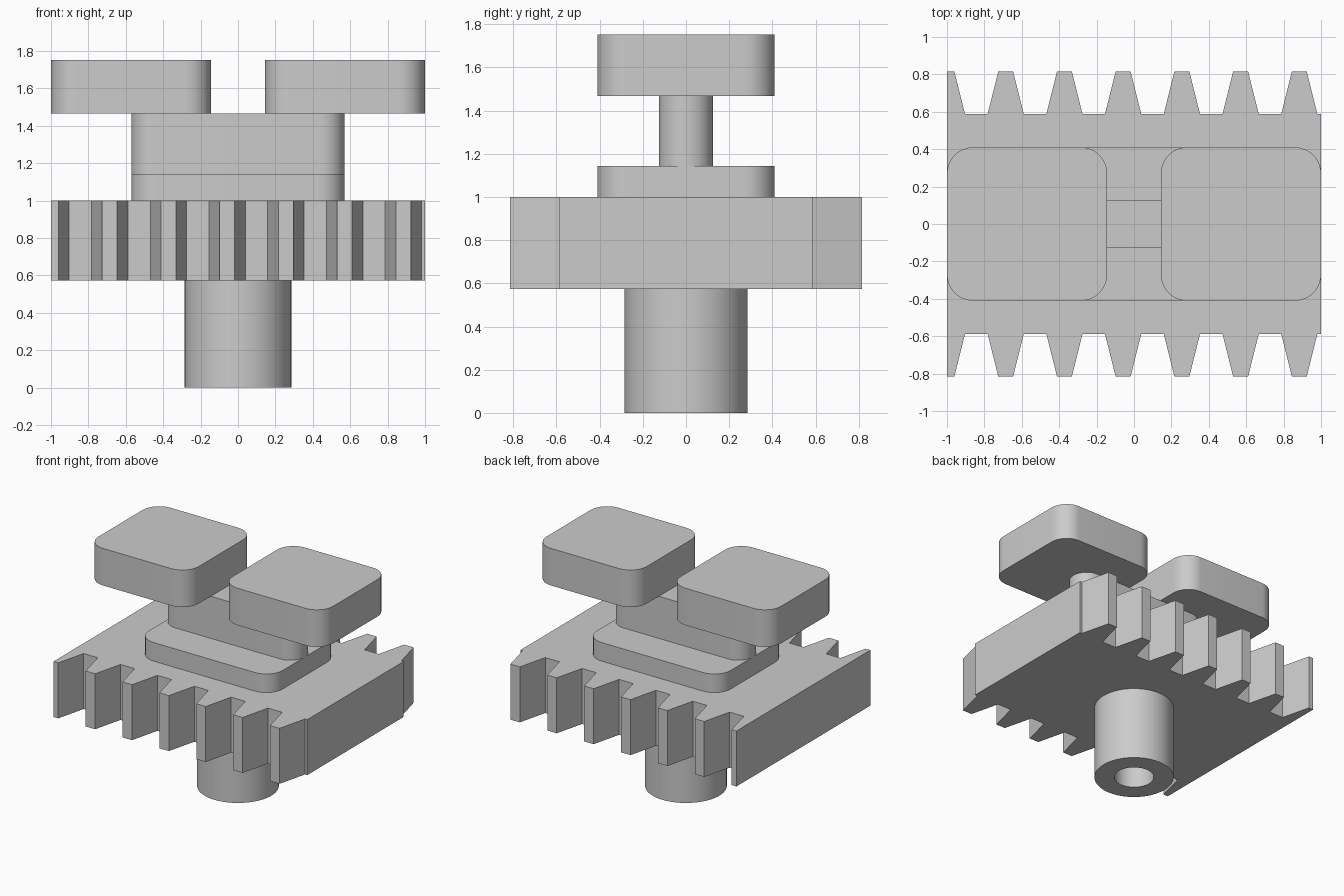
import bpy, bmesh
from math import pi, cos, sin, radians

cube = bpy.data.objects.get("Cube")
if cube:
    bpy.data.objects.remove(cube, do_unlink=True)

grey = bpy.data.materials.new("plain grey")
grey.use_nodes = True
colour = (0.6, 0.6, 0.6, 1)
grey.diffuse_color = colour
grey.node_tree.nodes["Principled BSDF"].inputs["Base Color"].default_value = colour


def prism(name, outline, z0, z1, smooth=False):
    """Extrude a closed outline between two heights."""
    bm = bmesh.new()
    face = bm.faces.new([bm.verts.new((x, y, z0)) for x, y in outline])
    top = bmesh.ops.extrude_face_region(bm, geom=[face])["geom"]
    for v in top:
        if isinstance(v, bmesh.types.BMVert):
            v.co.z = z1
    bmesh.ops.recalc_face_normals(bm, faces=bm.faces)
    return finish(name, bm, smooth)


def finish(name, bm, smooth):
    mesh = bpy.data.meshes.new(name)
    bm.to_mesh(mesh)
    bm.free()
    mesh.materials.append(grey)
    obj = bpy.data.objects.new(name, mesh)
    bpy.context.collection.objects.link(obj)
    if smooth:
        bpy.ops.object.select_all(action="DESELECT")
        obj.select_set(True)
        bpy.context.view_layer.objects.active = obj
        bpy.ops.object.shade_smooth_by_angle(angle=radians(30))
    return obj


def rounded_rect(cx, half_x, half_y, r, steps=12):
    points = []
    for q, (sx, sy) in enumerate([(1, 1), (-1, 1), (-1, -1), (1, -1)]):
        for i in range(steps + 1):
            a = (q + i / steps) * pi / 2
            points.append((cx + sx * (half_x - r) + r * cos(a),
                           sy * (half_y - r) + r * sin(a)))
    return points


# Toothed rack body: half a tooth at the left end, then six whole teeth
pitch, tip, root = 0.314, 0.04, 0.097
inner, outer = 0.587, 0.815
edge = [(-1, outer), (-1 + tip, outer), (-1 + root, inner)]
for i in range(1, 7):
    c = -1 + i * pitch
    edge += [(c - root, inner), (c - tip, outer), (c + tip, outer), (c + root, inner)]
edge.append((1, inner))
prism("toothed_rack", edge + [(x, -y) for x, y in reversed(edge)], 0.573, 1.0)

# Stepped base, narrow web and the two top pads
prism("base_plate", rounded_rect(0, 0.57, 0.41, 0.14), 1.0, 1.143, True)
prism("web", rounded_rect(0, 0.57, 0.125, 0.1249), 1.143, 1.467, True)
for side, sx in (("left", 1), ("right", -1)):
    prism(side + "_pad", rounded_rect(sx * 0.572, 0.428, 0.41, 0.14), 1.467, 1.752, True)

# Hollow shaft: a profile of outer wall, rim, bore and bore end, spun round z
bm = bmesh.new()
profile = [(0.285, 0.573), (0.285, 0), (0.142, 0), (0.142, 0.57), (0, 0.57)]
verts = [bm.verts.new((r, 0, z)) for r, z in profile]
edges = [bm.edges.new(pair) for pair in zip(verts, verts[1:])]
bmesh.ops.spin(bm, geom=verts + edges, cent=(0, 0, 0), axis=(0, 0, 1),
               angle=2 * pi, steps=64, use_duplicate=False)
bmesh.ops.remove_doubles(bm, verts=bm.verts, dist=0.0001)
bmesh.ops.recalc_face_normals(bm, faces=bm.faces)
# Make the outer wall face outwards
wall = max(bm.faces, key=lambda f: f.calc_center_median().xy.length)
if wall.normal.dot(wall.calc_center_median()) < 0:
    bmesh.ops.reverse_faces(bm, faces=bm.faces)
finish("hollow_shaft", bm, True)
